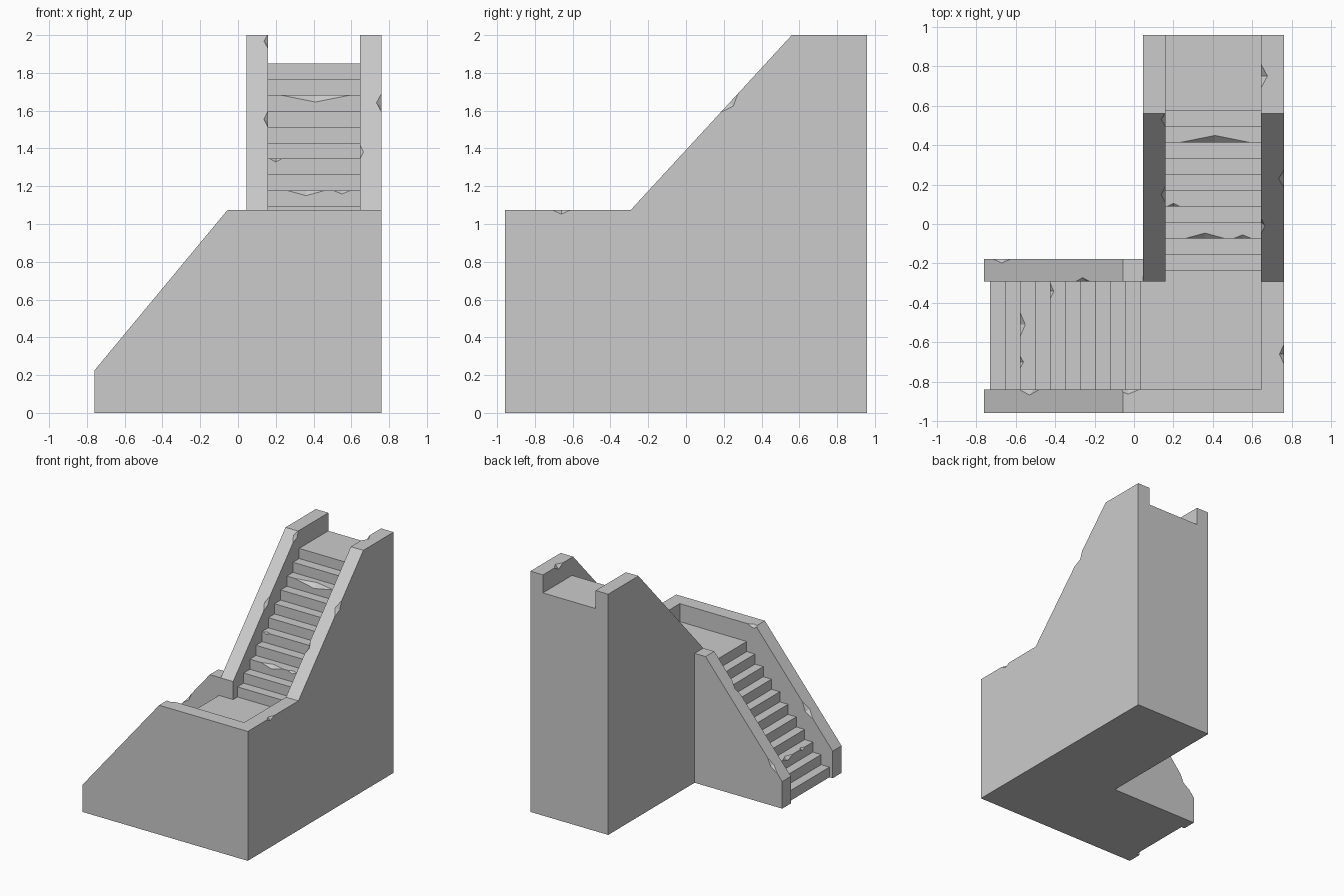
import bpy, bmesh
from mathutils import Vector

cube = bpy.data.objects.get("Cube")
if cube:
    bpy.data.objects.remove(cube, do_unlink=True)

GREY = (0.6, 0.6, 0.6, 1)
stone = bpy.data.materials.new("grey_stone")
stone.use_nodes = True
stone.diffuse_color = GREY
stone.node_tree.nodes["Principled BSDF"].inputs["Base Color"].default_value = GREY
stone.node_tree.nodes["Principled BSDF"].inputs["Roughness"].default_value = 0.9

# Main dimensions
X, Y = 0.76, 0.957            # outer half extents
IN_X, OUT_X = 0.16, 0.045     # right wall of the upper flight
LEFT_X = 0.645                # inside of the left wall
FRONT_Y, BACK_Y, BACK_OUT = -0.84, -0.292, -0.178
RISE, STEPS = 1.85 / 22, 11
LAND, RAIL, TOP = RISE * STEPS, 1.075, 2.0
LOW_START, LOW_RUN = -0.73, 0.076
UP_START, UP_RUN = -0.235, 0.081
LOW_SLOPE = Vector((0.705, 0, 0.85)).normalized()
UP_SLOPE = Vector((0, 0.852, 0.925)).normalized()
LOW_N = Vector((-LOW_SLOPE.z, 0, LOW_SLOPE.x))
UP_N = Vector((0, -UP_SLOPE.z, UP_SLOPE.y))
XV, YV, ZV = Vector((1, 0, 0)), Vector((0, 1, 0)), Vector((0, 0, 1))


def mesh_object(name, bm):
    bmesh.ops.recalc_face_normals(bm, faces=bm.faces)
    mesh = bpy.data.meshes.new(name)
    bm.to_mesh(mesh)
    bm.free()
    mesh.materials.append(stone)
    obj = bpy.data.objects.new(name, mesh)
    bpy.context.collection.objects.link(obj)
    return obj


def prism(name, axis, lo, hi, profile):
    """Extrude a side profile along x or y."""
    bm = bmesh.new()
    place = (lambda a, z: (lo, a, z)) if axis == "x" else (lambda a, z: (a, lo, z))
    face = bm.faces.new([bm.verts.new(place(a, z)) for a, z in profile])
    new = bmesh.ops.extrude_face_region(bm, geom=[face])["geom"]
    shift = (XV if axis == "x" else YV) * (hi - lo)
    bmesh.ops.translate(bm, vec=shift, verts=[v for v in new if isinstance(v, bmesh.types.BMVert)])
    return mesh_object(name, bm)


def chip(obj, centre, along, n1, n2, half=0.06, depth=0.03):
    """Knock a faceted chip out of the edge between faces with outward normals n1, n2."""
    c = Vector(centre) + (n1 + n2) * depth * 0.05
    bm = bmesh.new()
    for d in (along * half, n1 * depth, n2 * depth):
        bm.verts.new(c + d)
        bm.verts.new(c - d)
    bmesh.ops.convex_hull(bm, input=list(bm.verts))
    cutter = mesh_object("chip_cutter", bm)
    cutter.hide_render = True
    mod = obj.modifiers.new("chip", "BOOLEAN")
    mod.operation, mod.solver, mod.object = "DIFFERENCE", "EXACT", cutter
    bpy.context.view_layer.objects.active = obj
    bpy.ops.object.modifier_apply(modifier=mod.name)
    bpy.data.objects.remove(cutter, do_unlink=True)


def stairs(start, run, base, end):
    """Stepped profile of one solid flight."""
    pts = [(start, 0)]
    for i in range(STEPS):
        a = start + run * i
        pts += [(a, base + RISE * i), (a, base + RISE * (i + 1))]
    pts += [(end, base + RISE * STEPS), (end, 0)]
    return pts[1:] if base == 0 else pts


def low_rail(x, y):
    return (x, y, 0.225 + (x + X) * 0.85 / 0.705)


def up_rail(x, y):
    return (x, y, RAIL + (y - BACK_Y) * 0.925 / 0.852)


# Solid flights; the lower one carries the landing
lower = prism("lower_stairs_and_landing", "y", FRONT_Y, BACK_Y,
              stairs(LOW_START, LOW_RUN, 0, LEFT_X))
upper = prism("upper_stairs", "x", IN_X, LEFT_X,
              [(BACK_Y, 0), (BACK_Y, LAND)] + stairs(UP_START, UP_RUN, LAND, Y)[1:])

# Parapet walls
front = prism("front_wall", "y", -Y, FRONT_Y,
              [(-X, 0), (X, 0), (X, RAIL), (-0.055, RAIL), (-X, 0.225)])
back = prism("lower_back_wall", "y", BACK_Y, BACK_OUT,
             [(-X, 0), (OUT_X, 0), (OUT_X, RAIL), (-0.055, RAIL), (-X, 0.225)])
left = prism("left_wall", "x", LEFT_X, X,
             [(FRONT_Y, 0), (Y, 0), (Y, TOP), (0.56, TOP), (BACK_Y, RAIL), (FRONT_Y, RAIL)])
right = prism("upper_right_wall", "x", OUT_X, IN_X,
              [(BACK_Y, 0), (Y, 0), (Y, TOP), (0.56, TOP), (BACK_Y, RAIL)])

# Chips on the parapets
chip(left, up_rail(X, 0.23), UP_SLOPE, XV, UP_N, 0.075)
chip(left, up_rail(LEFT_X, -0.01), UP_SLOPE, -XV, UP_N, 0.06, 0.022)
chip(left, (LEFT_X, 0.75, TOP), YV, -XV, ZV, 0.065, 0.035)
chip(left, (X, -0.66, RAIL), YV, XV, ZV, 0.055, 0.025)
chip(right, up_rail(IN_X, 0.15), UP_SLOPE, XV, UP_N, 0.07, 0.025)
chip(right, up_rail(IN_X, 0.53), UP_SLOPE, XV, UP_N, 0.06, 0.025)
chip(front, low_rail(-0.53, FRONT_Y), LOW_SLOPE, YV, LOW_N, 0.085)
chip(front, (-0.03, FRONT_Y, RAIL), XV, YV, ZV, 0.06, 0.025)
chip(back, low_rail(-0.67, BACK_OUT), LOW_SLOPE, YV, LOW_N, 0.075, 0.022)
chip(back, low_rail(-0.26, BACK_Y), LOW_SLOPE, -YV, LOW_N, 0.065, 0.022)

# Chips on the step edges: step index, position, half length, depth
for i, x, half, depth in ((8, 0.41, 0.2, 0.04), (2, 0.36, 0.11, 0.03),
                          (2, 0.55, 0.05, 0.02), (4, 0.2, 0.035, 0.018)):
    chip(upper, (x, UP_START + UP_RUN * i, LAND + RISE * (i + 1)), XV, -YV, ZV, half, depth)
for i, y, half, depth in ((2, -0.51, 0.07, 0.03), (2, -0.7, 0.035, 0.02), (4, -0.34, 0.045, 0.022)):
    chip(lower, (LOW_START + LOW_RUN * i, y, RISE * (i + 1)), YV, -XV, ZV, half, depth)
